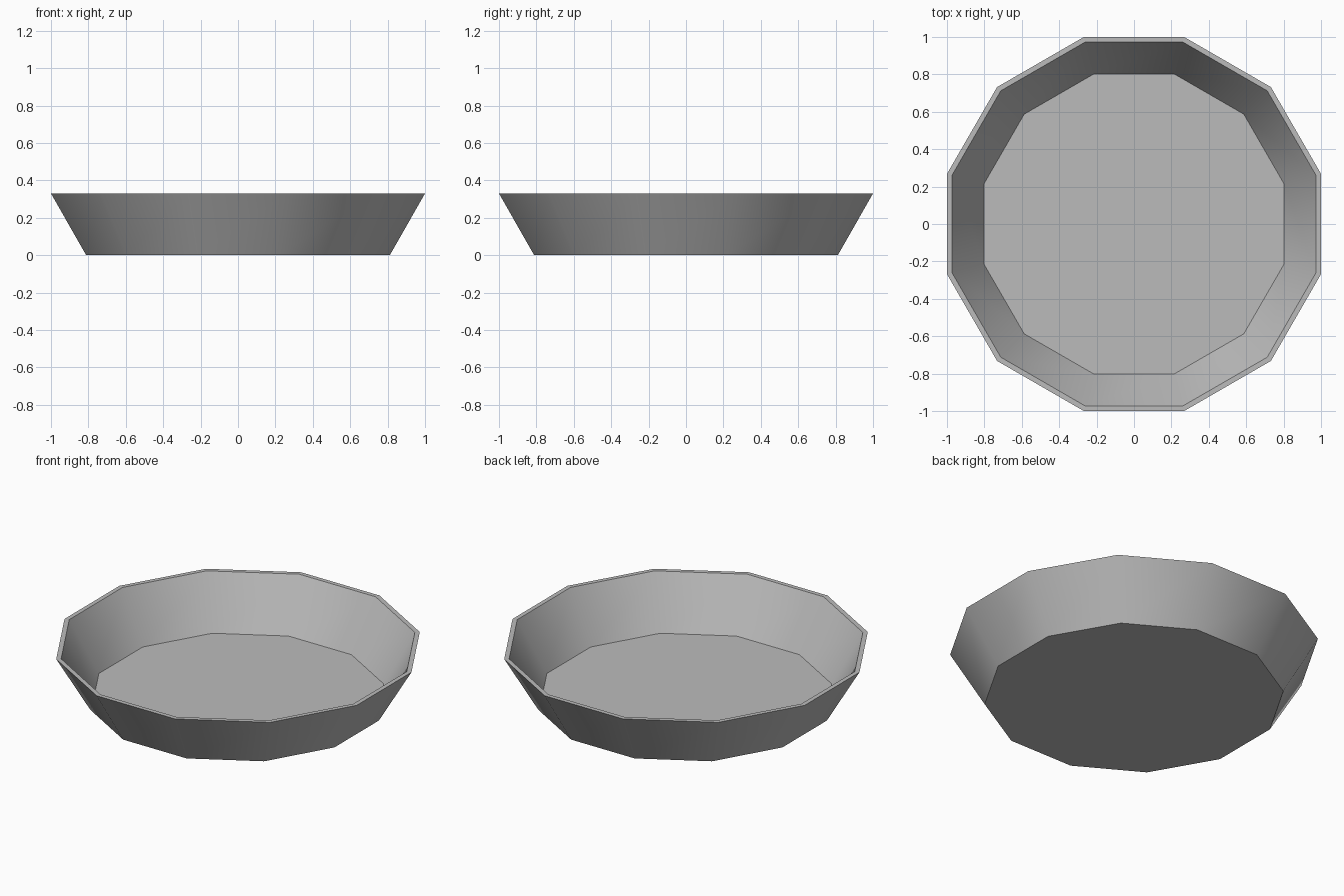
import bpy
import bmesh
import math

SIDES = 12
HEIGHT = 0.33
FLOOR = 0.025

cube = bpy.data.objects.get("Cube")
if cube:
    bpy.data.objects.remove(cube, do_unlink=True)

# Plain grey finish
grey = bpy.data.materials.new("plain_grey")
grey.use_nodes = True
colour = (0.5, 0.5, 0.5, 1)
grey.diffuse_color = colour
grey.node_tree.nodes["Principled BSDF"].inputs["Base Color"].default_value = colour

# Dish cross-section: distance from the axis to each flat side, and height
profile = [(0.812, 0), (1.0, HEIGHT), (0.973, HEIGHT), (0.802, FLOOR)]


def ring(bm, flat_distance, z):
    radius = flat_distance / math.cos(math.pi / SIDES)
    angles = [(i + 0.5) * math.tau / SIDES for i in range(SIDES)]
    return [bm.verts.new((radius * math.cos(a), radius * math.sin(a), z)) for a in angles]


# Outer wall, rim and inner wall
bm = bmesh.new()
rings = [ring(bm, d, z) for d, z in profile]
for low, high in zip(rings, rings[1:]):
    for i in range(SIDES):
        j = (i + 1) % SIDES
        bm.faces.new((low[i], low[j], high[j], high[i]))

# Underside and inner floor
bm.faces.new(rings[0][::-1])
bm.faces.new(rings[-1])
bmesh.ops.recalc_face_normals(bm, faces=bm.faces)

mesh = bpy.data.meshes.new("dish")
bm.to_mesh(mesh)
bm.free()
mesh.materials.append(grey)
dish = bpy.data.objects.new("dish", mesh)
bpy.context.collection.objects.link(dish)

# Smooth walls with crisp rim and floor edges
bpy.ops.object.select_all(action="DESELECT")
dish.select_set(True)
bpy.context.view_layer.objects.active = dish
bpy.ops.object.shade_smooth_by_angle(angle=math.radians(35))
